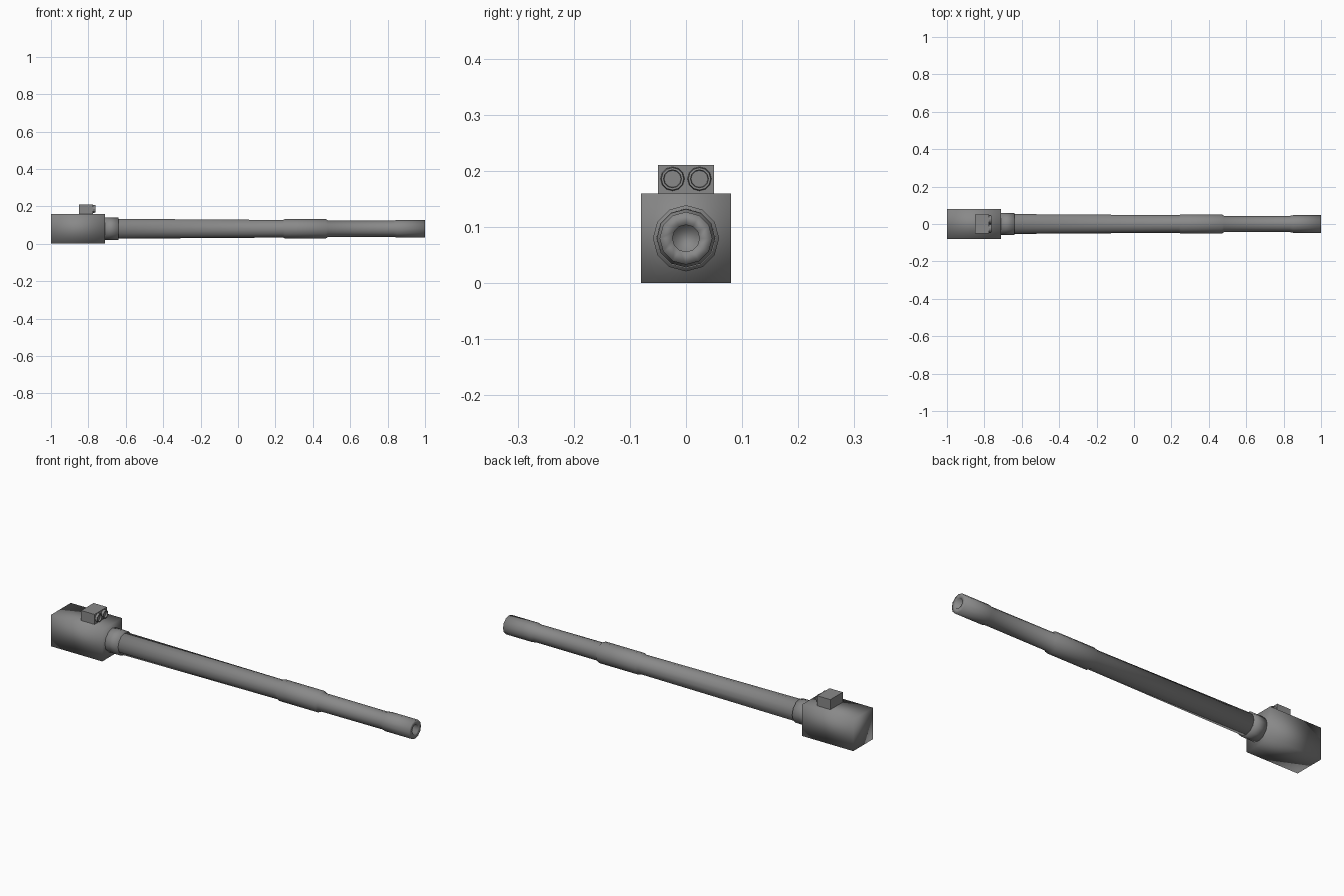
import bpy, bmesh, math
from mathutils import Vector

if "Cube" in bpy.data.objects:
    bpy.data.objects.remove(bpy.data.objects["Cube"])

metal = bpy.data.materials.new("gun grey")
metal.diffuse_color = (0.25, 0.25, 0.25, 1)
metal.use_nodes = True
metal.node_tree.nodes["Principled BSDF"].inputs["Base Color"].default_value = metal.diffuse_color


def finish(name, bm, smooth):
    bmesh.ops.recalc_face_normals(bm, faces=bm.faces)
    mesh = bpy.data.meshes.new(name)
    bm.to_mesh(mesh)
    bm.free()
    mesh.materials.append(metal)
    for p in mesh.polygons:
        p.use_smooth = smooth
    ob = bpy.data.objects.new(name, mesh)
    bpy.context.scene.collection.objects.link(ob)
    return ob


def box(name, lo, hi, smooth):
    lo, hi = Vector(lo), Vector(hi)
    bm = bmesh.new()
    bmesh.ops.create_cube(bm, size=1)
    for v in bm.verts:
        v.co = Vector([(lo[i] + hi[i]) / 2 + v.co[i] * (hi[i] - lo[i]) for i in range(3)])
    return finish(name, bm, smooth)


def lathe(name, profile, y, z, sides, smooth):
    """Turn (x, radius) points around an axis parallel to x, with closed ends."""
    bm = bmesh.new()
    rings = []
    for x, r in profile:
        rings.append([bm.verts.new((x, y + r * math.sin(2 * math.pi * i / sides),
                                    z + r * math.cos(2 * math.pi * i / sides)))
                      for i in range(sides)])
    for a, b in zip(rings, rings[1:]):
        for i in range(sides):
            j = (i + 1) % sides
            bm.faces.new((a[i], a[j], b[j], b[i]))
    bm.faces.new(rings[0])
    bm.faces.new(rings[-1])
    return finish(name, bm, smooth)


# breech housing
box("breech_block", (-1, -0.08, 0), (-0.71, 0.08, 0.16), True)

# collar where the barrel enters the housing
lathe("barrel_collar", [(-0.72, 0.059), (-0.64, 0.059)], 0, 0.08, 12, True)

# barrel with thicker sleeve, thin fore part, muzzle ring and open bore
lathe("barrel", [(-0.65, 0.053), (0.24, 0.047), (0.25, 0.052), (0.47, 0.052),
                 (0.48, 0.044), (0.83, 0.043), (0.85, 0.047), (1.0, 0.047),
                 (1.0, 0.024), (0.93, 0.024)], 0, 0.08, 12, True)

# twin sight on top of the housing
box("sight_housing", (-0.85, -0.05, 0.155), (-0.775, 0.05, 0.211), False)
for side, y in (("left", 0.024), ("right", -0.024)):
    lathe("sight_lens_" + side, [(-0.78, 0.022), (-0.763, 0.020), (-0.763, 0.016),
                                 (-0.772, 0.015)], y, 0.186, 12, False)
